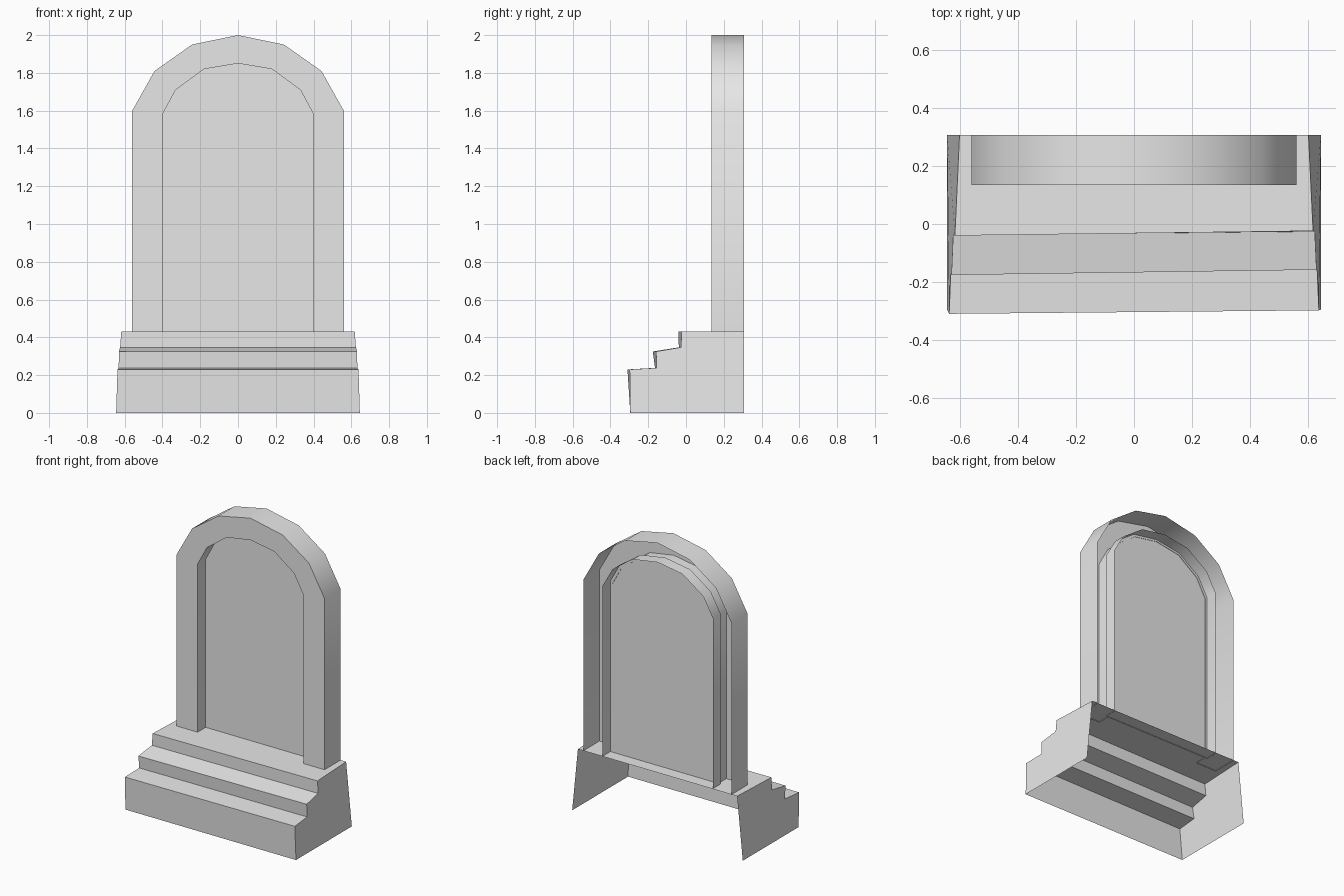
import bpy, bmesh

cube = bpy.data.objects.get("Cube")
if cube:
    bpy.data.objects.remove(cube, do_unlink=True)

stone = bpy.data.materials.new("stone_grey")
stone.use_nodes = True
GREY = (0.8, 0.8, 0.8, 1)
stone.diffuse_color = GREY
stone.node_tree.nodes["Principled BSDF"].inputs["Base Color"].default_value = GREY


def loft(name, rows, caps=()):
    """Join rows of points with strips; caps lists lines of points to fill."""
    bm = bmesh.new()
    grid = [[bm.verts.new(p) for p in row] for row in rows]
    for a, b in zip(grid, grid[1:]):
        for i in range(len(a) - 1):
            bm.faces.new((a[i], a[i + 1], b[i + 1], b[i]))
    for cap in caps:
        bm.faces.new(cap(grid, bm))
    bmesh.ops.recalc_face_normals(bm, faces=bm.faces)
    mesh = bpy.data.meshes.new(name)
    bm.to_mesh(mesh)
    bm.free()
    mesh.materials.append(stone)
    obj = bpy.data.objects.new(name, mesh)
    bpy.context.collection.objects.link(obj)
    bpy.ops.object.select_all(action='DESELECT')
    obj.select_set(True)
    bpy.context.view_layer.objects.active = obj
    bpy.ops.object.shade_smooth_by_angle(angle=0.7)
    return obj


def arch(half, y, grow=0.0):
    """Mirror a half arch outline (foot to crown) into a row of points."""
    right = [(x * (1 + grow), y, z + (grow * 0.4 if z > 1 else 0)) for x, z in half]
    return right + [(-x, py, z) for x, py, z in reversed(right[:-1])]


# Stepped base: y, z, half width, skew of each edge; open at back and bottom
steps = [(-0.295, 0, 0.645, 0), (-0.304, 0.23, 0.638, 0.006),
         (-0.16, 0.238, 0.632, 0.004), (-0.167, 0.325, 0.63, 0.009),
         (-0.032, 0.347, 0.624, 0.006), (-0.032, 0.43, 0.618, 0.008),
         (0.308, 0.43, 0.602, 0)]
rows = [[(-w, y - s, z), (w, y + s, z)] for y, z, w, s in steps]


def side(index, x):
    return lambda grid, bm: [r[index] for r in grid] + [bm.verts.new((x, 0.308, 0))]


loft("stepped_base", rows, [side(0, -0.645), side(1, 0.645)])

# Arched frame: outer wall, front ring and inner reveal, open at the back
outer = [(0.56, 0.426), (0.56, 1.6), (0.442, 1.81), (0.243, 1.95), (0, 2)]
inner = [(0.4, 0.426), (0.4, 1.58), (0.33, 1.71), (0.18, 1.82), (0, 1.85)]
FRONT, BACK, PANEL = 0.135, 0.308, 0.222
loft("arched_frame", [arch(outer, BACK), arch(outer, FRONT),
                      arch(inner, FRONT), arch(inner, PANEL + 0.003)])

# Recessed panel with a rim running to the back
loft("recessed_panel", [arch(inner, BACK - 0.003, 0.04), arch(inner, PANEL, 0.04)],
     [lambda grid, bm: grid[1]])
